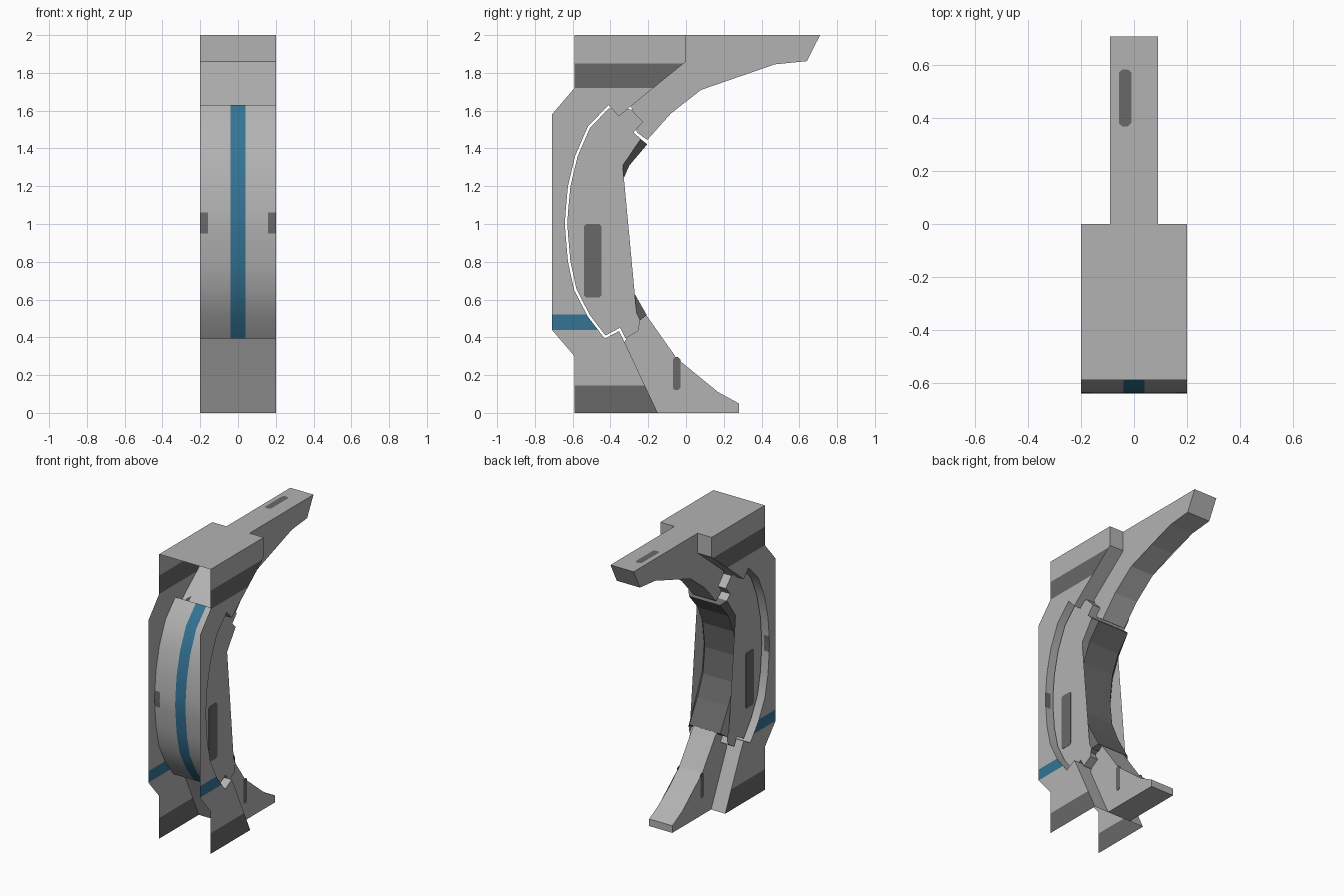
import bpy, bmesh, math
from mathutils import Vector

if "Cube" in bpy.data.objects:
    bpy.data.objects.remove(bpy.data.objects["Cube"])


def material(name, rgb):
    m = bpy.data.materials.new(name)
    m.diffuse_color = (*rgb, 1)
    m.use_nodes = True
    m.node_tree.nodes["Principled BSDF"].inputs["Base Color"].default_value = m.diffuse_color
    return m


MATS = [material("light grey", (0.45, 0.45, 0.45)),
        material("dark grey", (0.14, 0.14, 0.14)),
        material("blue", (0.035, 0.175, 0.30))]
GREY, DARK, BLUE = 0, 1, 2


def finish(name, bm, smooth=False):
    me = bpy.data.meshes.new(name)
    bm.to_mesh(me)
    bm.free()
    for m in MATS:
        me.materials.append(m)
    ob = bpy.data.objects.new(name, me)
    bpy.context.collection.objects.link(ob)
    if smooth:
        bpy.context.view_layer.objects.active = ob
        ob.select_set(True)
        bpy.ops.object.shade_smooth_by_angle(angle=math.radians(30))
        ob.select_set(False)
    return ob


def prism(name, pts, x0, x1, mat=GREY):
    """Closed solid: a (y, z) outline extruded from x0 to x1."""
    bm = bmesh.new()
    a = [bm.verts.new((x0, y, z)) for y, z in pts]
    b = [bm.verts.new((x1, y, z)) for y, z in pts]
    n = len(pts)
    caps = [bm.faces.new(a), bm.faces.new(b)]
    for i in range(n):
        j = (i + 1) % n
        bm.faces.new((a[i], a[j], b[j], b[i]))
    bmesh.ops.triangulate(bm, faces=caps)
    bmesh.ops.recalc_face_normals(bm, faces=bm.faces)
    for f in bm.faces:
        f.material_index = mat
    return finish(name, bm)


def sheet(name, pts, xs, rule, smooth=False):
    """Open strip: a (y, z) path swept across the x columns."""
    bm = bmesh.new()
    rows = [[bm.verts.new((x, y, z)) for x in xs] for y, z in pts]
    for r, s in zip(rows, rows[1:]):
        for i in range(len(xs) - 1):
            f = bm.faces.new((r[i], r[i + 1], s[i + 1], s[i]))
            f.material_index = rule(f.calc_center_median())
    return finish(name, bm, smooth)


def offset(path, d):
    """Mitred offset of an open path to its left."""
    p = [Vector(q) for q in path]
    out = []
    for i, q in enumerate(p):
        a = (q - p[i - 1]).normalized() if i else (p[1] - q).normalized()
        b = (p[i + 1] - q).normalized() if i < len(p) - 1 else a
        na, nb = Vector((-a.y, a.x)), Vector((-b.y, b.x))
        m = (na + nb).normalized()
        out.append(tuple(q + m * (d / m.dot(na))))
    return out


def rounded(y0, y1, z0, z1, c=0.012):
    return [(y0 + c, z0), (y1 - c, z0), (y1, z0 + c), (y1, z1 - c),
            (y1 - c, z1), (y0 + c, z1), (y0, z1 - c), (y0, z0 + c)]


# Shared notched outline around the ring insert, as (y, z)
top_teeth = [(-0.205, 1.445), (-0.26, 1.485), (-0.21, 1.54), (-0.29, 1.625),
             (-0.355, 1.57)]
arc = [(-0.41, 1.63), (-0.52, 1.515), (-0.587, 1.36), (-0.625, 1.2),
       (-0.638, 1.06), (-0.641, 1.0), (-0.638, 0.95), (-0.625, 0.8),
       (-0.592, 0.65), (-0.52, 0.51), (-0.43, 0.393)]
low_teeth = [(-0.355, 0.433), (-0.325, 0.375), (-0.235, 0.43),
             (-0.27, 0.485), (-0.212, 0.52)]
notch = top_teeth + arc + low_teeth
shell = notch[3:-3]

# Thin side plates with painted bands
plate = [(-0.15, 0), (-0.59, 0), (-0.59, 0.30), (-0.71, 0.44), (-0.71, 1.58),
         (-0.59, 1.72), (-0.59, 2), (0, 2), (0, 1.86)] + shell
for side, x in (("left", -0.2), ("right", 0.2)):
    bm = bmesh.new()
    f = bm.faces.new([bm.verts.new((x, y, z)) for y, z in plate])
    f.normal_update()
    if f.normal.x * x < 0:
        f.normal_flip()
    bmesh.ops.triangulate(bm, faces=bm.faces[:])
    for z in (0.145, 0.44, 0.52, 1.72, 1.85):
        bmesh.ops.bisect_plane(bm, geom=bm.verts[:] + bm.edges[:] + bm.faces[:],
                               plane_co=(0, 0, z), plane_no=(0, 0, 1))
    for f in bm.faces:
        c = f.calc_center_median()
        if c.z < 0.145 or 1.72 < c.z < 1.85:
            f.material_index = DARK
        elif 0.44 < c.z < 0.52 and c.y < -0.45:
            f.material_index = BLUE
    finish(side + "_side_plate", bm)

# Top cover and inner wall: one folded sheet, blue stripe on the curved part


def wall_colour(c):
    if c.y < -0.41 and 0.39 < c.z < 1.63:
        if abs(c.x) < 0.04:
            return BLUE
        if abs(c.x) > 0.16 and 0.95 < c.z < 1.06:
            return DARK
    return GREY


sheet("top_and_inner_wall", [(-0.59, 2), (0, 2), (0, 1.86)] + shell + [(-0.15, 0)],
      (-0.2, -0.16, -0.04, 0.04, 0.16, 0.2), wall_colour, True)

# Ring insert, separated from the wall by a narrow gap
side_edge = [(-0.24, 0.49), (-0.335, 0.68), (-0.395, 0.82), (-0.415, 1.0),
             (-0.392, 1.18), (-0.335, 1.31), (-0.24, 1.425)]
inner = offset(notch, 0.013)
prism("ring_insert", inner[1:-1] + [(-0.243, 0.49)] + side_edge[1:-1]
      + [(-0.24, 1.45)], -0.15, 0.15)

# Dark chamfered lining on the inside of the ring
bm = bmesh.new()
rows = []
for y, z in [(-0.243, 0.49)] + side_edge[1:-1] + [(-0.24, 1.45)]:
    zi = 0.518 if z < 0.5 else (1.422 if z > 1.4 else z)
    rows.append([bm.verts.new(p) for p in (
        (-0.15, y, z), (-0.12, y + 0.035, zi), (0.12, y + 0.035, zi), (0.15, y, z))])
for r, s in zip(rows, rows[1:]):
    for i in range(3):
        bm.faces.new((r[i], s[i], s[i + 1], r[i + 1]))
bm.faces.new(rows[0])
bm.faces.new(rows[-1][::-1])
bmesh.ops.recalc_face_normals(bm, faces=bm.faces)
for f in bm.faces:
    f.material_index = DARK
finish("ring_lining", bm)

# Upper arm and lower foot, narrow ribs behind the plates
prism("upper_arm", [(0, 1.86), (0, 2), (0.71, 2), (0.64, 1.862), (0.47, 1.845),
                    (0.27, 1.79), (0.08, 1.71), (-0.08, 1.585)] + notch[:4],
      -0.09, 0.09)
prism("lower_foot", notch[-4:] + [(-0.05, 0.29), (0.05, 0.195), (0.17, 0.11),
                                  (0.28, 0.05), (0.28, 0), (-0.15, 0)],
      -0.09, 0.09)

# Dark recess markings
for s, side in ((-1, "left"), (1, "right")):
    prism(side + "_ring_marking", rounded(-0.54, -0.447, 0.61, 1.0),
          s * 0.148, s * 0.152, DARK)
    prism(side + "_foot_marking", rounded(-0.07, -0.03, 0.12, 0.295),
          s * 0.088, s * 0.092, DARK)
bm = bmesh.new()
f = bm.faces.new([bm.verts.new((x, y, 2.001))
                  for x, y in rounded(-0.057, -0.01, 0.37, 0.585)])
f.material_index = DARK
finish("arm_top_marking", bm)
